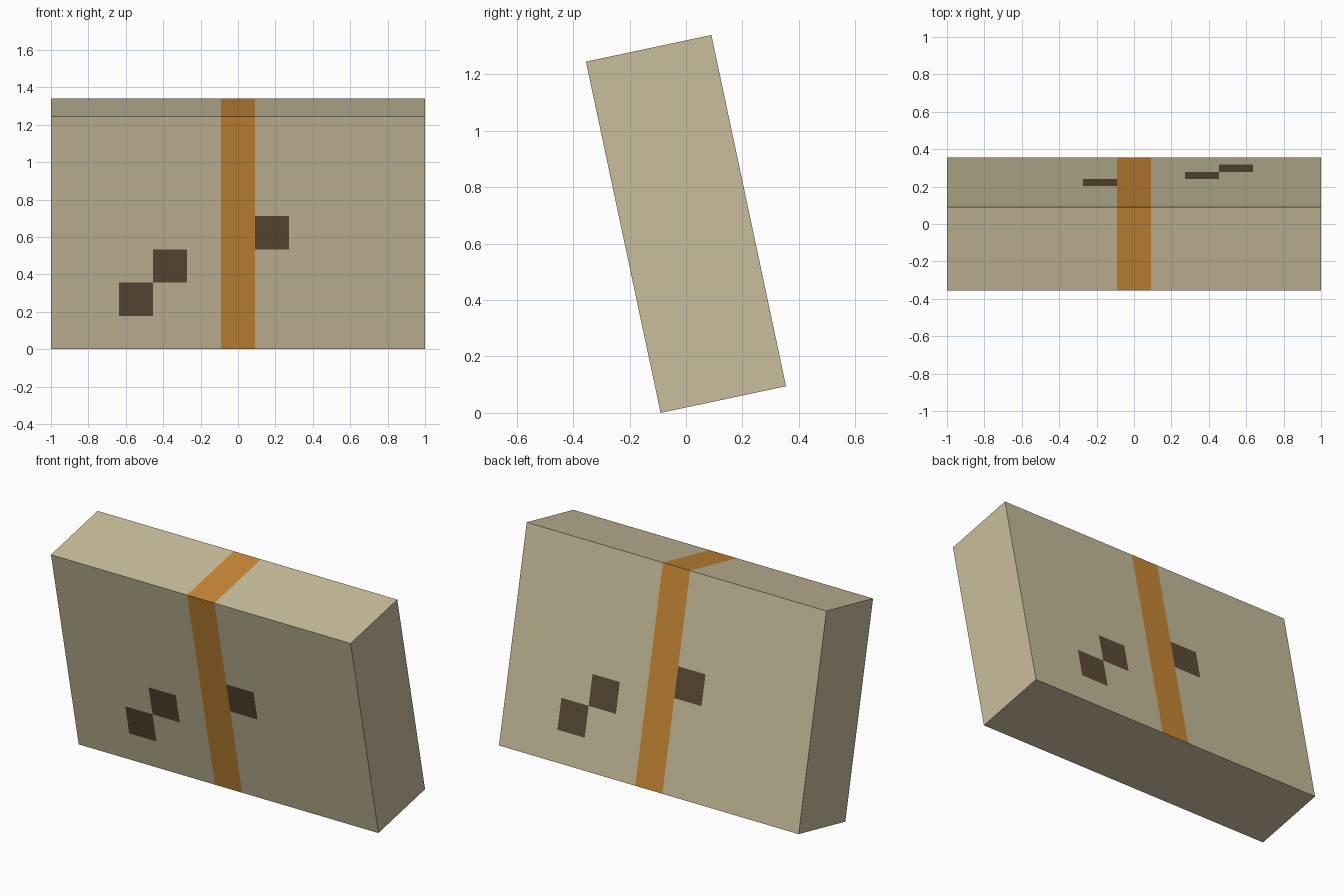
import bpy, bmesh, math
from mathutils import Matrix, Vector

if "Cube" in bpy.data.objects:
    bpy.data.objects.remove(bpy.data.objects["Cube"])

CELL = 2 / 11                       # grid unit: box is 11 x 2.5 x 7 cells
W, D, H = 2.0, 2.5 * CELL, 7 * CELL
TILT = math.radians(12)


def material(name, rgb):
    m = bpy.data.materials.new(name)
    lin = [((c / 255 + 0.055) / 1.055) ** 2.4 for c in rgb]
    m.diffuse_color = (*lin, 1)
    m.use_nodes = True
    m.node_tree.nodes["Principled BSDF"].inputs["Base Color"].default_value = m.diffuse_color
    return m


# Box body
bm = bmesh.new()
bmesh.ops.create_cube(bm, size=1, matrix=Matrix.Diagonal((W, D, H, 1)))


def cut(co, normal):
    bmesh.ops.bisect_plane(bm, geom=bm.verts[:] + bm.edges[:] + bm.faces[:],
                           plane_co=co, plane_no=normal)


# Cut lines bounding the band and the square spots
for k in (0.5, 1.5, 2.5, 3.5):
    for s in (-1, 1):
        cut((s * k * CELL, 0, 0), (1, 0, 0))
for row in (1, 2, 3, 4):
    cut((0, 0, -H / 2 + row * CELL), (0, 0, 1))

# Colour by position: band on front, top and back; spots as (column, row),
# turned half a circle for the back
SPOTS = {(-3, 1), (-2, 2), (1, 3)}
bm.normal_update()
for f in bm.faces:
    c, n = f.calc_center_median(), f.normal
    col = round(c.x / CELL)
    row = math.floor((c.z + H / 2) / CELL)
    if abs(n.x) < 0.5 and n.z > -0.5 and abs(c.x) < CELL / 2:
        f.material_index = 1
    elif abs(n.y) > 0.5 and (col * (1 if n.y < 0 else -1), row) in SPOTS:
        f.material_index = 2

# Lean the box forward and stand it on its lower front edge
lift = (H * math.cos(TILT) + D * math.sin(TILT)) / 2
bm.transform(Matrix.Translation(Vector((0, 0, lift))) @ Matrix.Rotation(TILT, 4, 'X'))

mesh = bpy.data.meshes.new("tilted_box")
bm.to_mesh(mesh)
bm.free()
for name, rgb in (("beige", (201, 190, 156)), ("orange_band", (200, 136, 54)),
                  ("dark_brown", (93, 76, 55))):
    mesh.materials.append(material(name, rgb))
bpy.context.collection.objects.link(bpy.data.objects.new("tilted_box", mesh))
